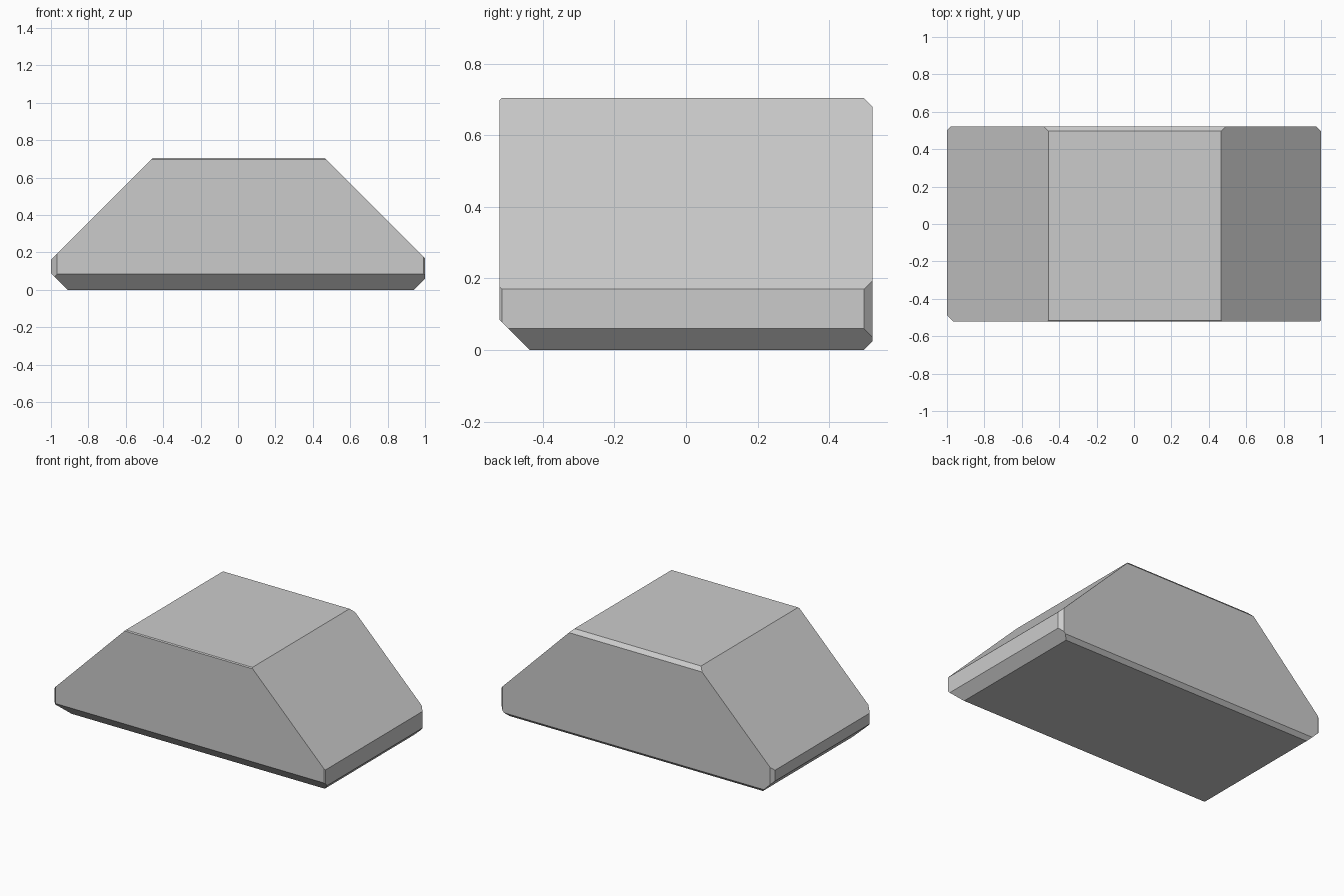
import bpy, bmesh
from mathutils import Vector

if "Cube" in bpy.data.objects:
    bpy.data.objects.remove(bpy.data.objects["Cube"])

X, Y, H = 1.0, 0.521, 0.704

# Plain box standing on the ground
bm = bmesh.new()
bmesh.ops.create_cube(bm, size=1.0)
for v in bm.verts:
    v.co = (v.co.x * 2 * X, v.co.y * 2 * Y, (v.co.z + 0.5) * H)


def cut(normal, offset):
    """Slice off everything beyond normal . p = offset and cap the opening."""
    n = Vector(normal)
    res = bmesh.ops.bisect_plane(
        bm, geom=bm.verts[:] + bm.edges[:] + bm.faces[:], dist=1e-6,
        plane_co=n * (offset / n.length_squared), plane_no=n, clear_outer=True)
    edges = [e for e in res["geom_cut"] if isinstance(e, bmesh.types.BMEdge)]
    bmesh.ops.contextual_create(bm, geom=edges)


# 45 degree cuts: (direction, distance)
CUTS = [
    # big side slopes
    ((-1, 0, 1), 1.162), ((1, 0, 1), 1.170),
    # lower side bevels
    ((-1, 0, -1), 0.910), ((1, 0, -1), 0.940),
    # front and back, top and bottom bevels
    ((0, -1, 1), 1.219), ((0, 1, 1), 1.201),
    ((0, -1, -1), 0.437), ((0, 1, -1), 0.497),
    # upright corner bevels
    ((-1, -1, 0), 1.488), ((1, -1, 0), 1.514),
    ((-1, 1, 0), 1.500), ((1, 1, 0), 1.497),
]
for normal, offset in CUTS:
    cut(normal, offset)

bmesh.ops.recalc_face_normals(bm, faces=bm.faces[:])
mesh = bpy.data.meshes.new("sloped_block")
bm.to_mesh(mesh)
bm.free()
bpy.context.collection.objects.link(bpy.data.objects.new("sloped_block", mesh))
